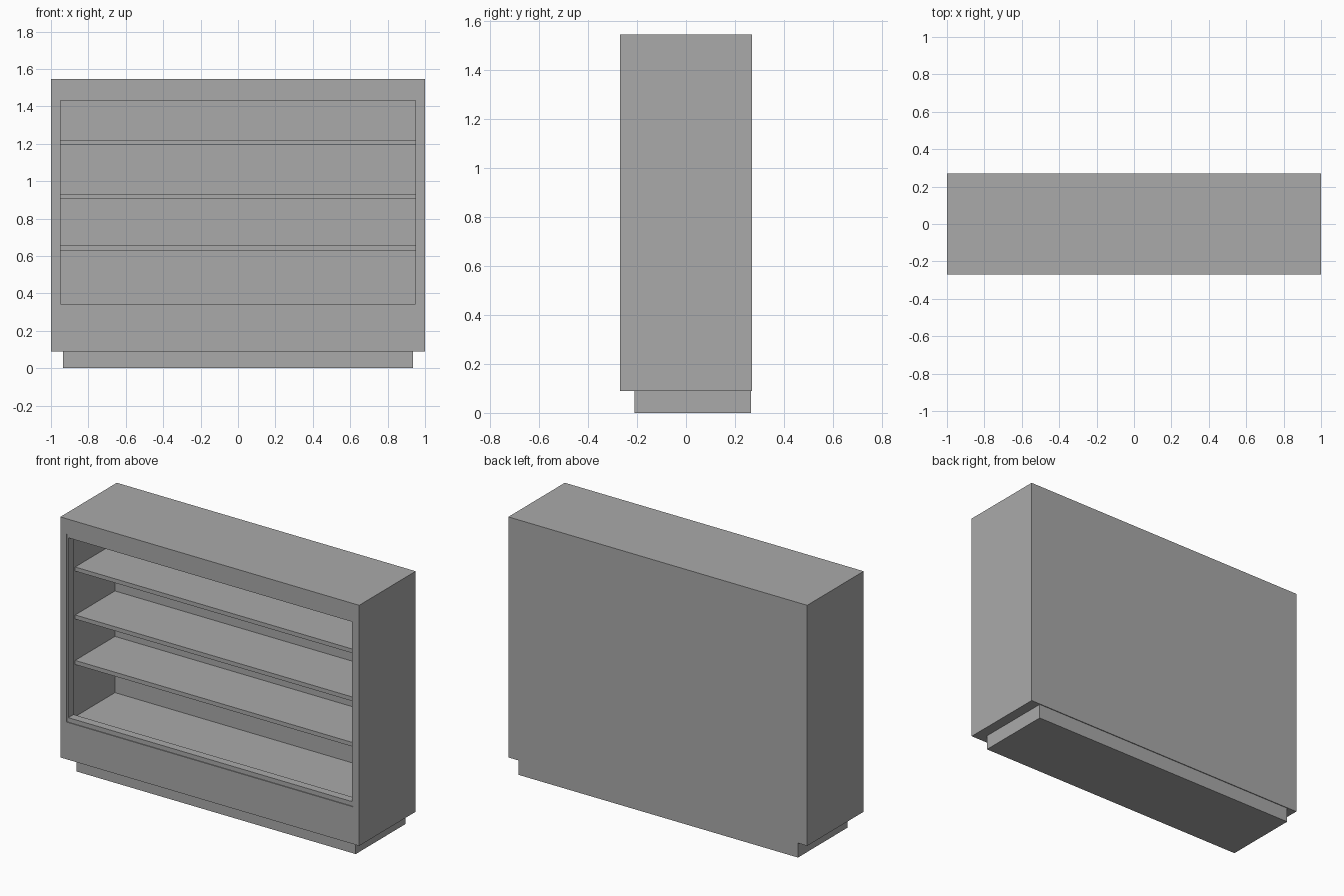
import bpy
import bmesh

cube = bpy.data.objects.get("Cube")
if cube:
    bpy.data.objects.remove(cube, do_unlink=True)

GREY = (0.4, 0.4, 0.4, 1.0)
grey = bpy.data.materials.new("plain_grey")
grey.use_nodes = True
grey.diffuse_color = GREY
grey.node_tree.nodes["Principled BSDF"].inputs["Base Color"].default_value = GREY


def finish(name, bm):
    bmesh.ops.recalc_face_normals(bm, faces=bm.faces)
    mesh = bpy.data.meshes.new(name)
    bm.to_mesh(mesh)
    bm.free()
    mesh.materials.append(grey)
    obj = bpy.data.objects.new(name, mesh)
    bpy.context.collection.objects.link(obj)
    return obj


def box_mesh(half_x, y0, y1, z0, z1):
    bm = bmesh.new()
    bmesh.ops.create_cube(bm, size=1)
    for v in bm.verts:
        v.co.x *= 2 * half_x
        v.co.y = y0 if v.co.y < 0 else y1
        v.co.z = z0 if v.co.z < 0 else z1
    return bm


def box(name, *size):
    return finish(name, box_mesh(*size))


def cut_opening(bm, half_x, z0, z1):
    """Inset the front face to a rectangle and return that face."""
    front = min(bm.faces, key=lambda f: f.calc_center_median().y)
    middle = front.calc_center_median().z
    bmesh.ops.inset_region(bm, faces=[front], thickness=0.01)
    for v in front.verts:
        v.co.x = half_x if v.co.x > 0 else -half_x
        v.co.z = z0 if v.co.z < middle else z1
    return front


# Cabinet shell with a deep display recess in the front
OPEN_X, OPEN_BOTTOM, OPEN_TOP = 0.96, 0.315, 1.453
BACK = 0.195
shell = box_mesh(1.0, -0.27, 0.27, 0.09, 1.545)
face = cut_opening(shell, OPEN_X, OPEN_BOTTOM, OPEN_TOP)
pushed = bmesh.ops.extrude_face_region(shell, geom=[face])
for v in (g for g in pushed["geom"] if isinstance(g, bmesh.types.BMVert)):
    v.co.y = BACK
if face.is_valid:
    bmesh.ops.delete(shell, geom=[face], context="FACES_ONLY")
finish("cabinet_shell", shell)

# Slim trim frame lining the mouth of the recess
trim = box_mesh(OPEN_X, -0.265, -0.215, OPEN_BOTTOM, OPEN_TOP)
front = cut_opening(trim, 0.95, 0.342, 1.43)
rear = max(trim.faces, key=lambda f: f.calc_center_median().y)
bmesh.ops.inset_region(trim, faces=[rear], thickness=0.005)
for v in rear.verts:
    v.co.x = 0.95 if v.co.x > 0 else -0.95
    v.co.z = 0.342 if v.co.z < 0.8 else 1.43
bmesh.ops.bridge_loops(trim, edges=list(front.edges) + list(rear.edges))
bmesh.ops.delete(trim, geom=[front, rear], context="FACES_ONLY")
finish("trim_frame", trim)

# Three shelves
for i, z in enumerate((0.63, 0.905, 1.195)):
    box(f"shelf_{i + 1}", OPEN_X, -0.185, BACK, z, z + 0.025)

# Recessed plinth
box("plinth", 0.935, -0.21, 0.265, 0.0, 0.09)
